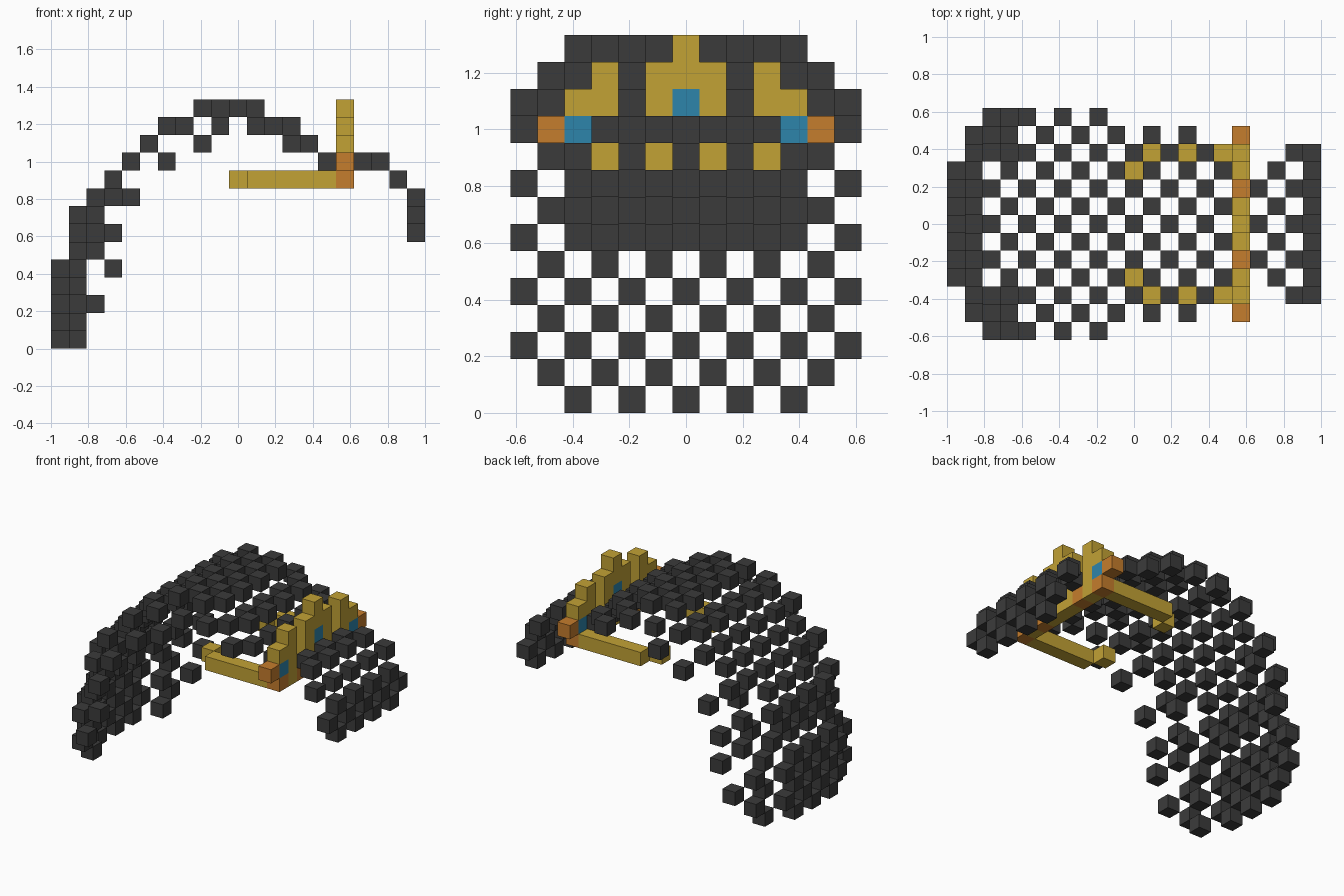
import bpy
import bmesh
from mathutils import Matrix, Vector

if "Cube" in bpy.data.objects:
    bpy.data.objects.remove(bpy.data.objects["Cube"], do_unlink=True)

U = 2 / 21  # edge of one block


def material(name, rgb):
    m = bpy.data.materials.new(name)
    m.use_nodes = True
    m.diffuse_color = (*rgb, 1)
    bsdf = next(n for n in m.node_tree.nodes if n.type == 'BSDF_PRINCIPLED')
    bsdf.inputs["Base Color"].default_value = (*rgb, 1)
    bsdf.inputs["Roughness"].default_value = 0.8
    return m


CHARCOAL = material("charcoal", (0.044, 0.044, 0.044))
GOLD = material("gold", (0.54, 0.36, 0.036))
ORANGE = material("orange", (0.56, 0.205, 0.026))
BLUE = material("blue", (0.027, 0.235, 0.41))


def build(name, boxes, mat):
    """Boxes are (first cell, last cell) in grid steps: x 0..20, y -6..6, z 0..13."""
    bm = bmesh.new()
    for first, last in boxes:
        lo, hi = Vector(first), Vector(last) + Vector((1, 1, 1))
        centre = ((lo + hi) / 2 - Vector((10.5, 0.5, 0))) * U
        size = (hi - lo) * U
        bmesh.ops.create_cube(
            bm, size=1, matrix=Matrix.Translation(centre) @ Matrix.Diagonal((*size, 1)))
    me = bpy.data.meshes.new(name)
    bm.to_mesh(me)
    bm.free()
    me.materials.append(mat)
    ob = bpy.data.objects.new(name, me)
    bpy.context.collection.objects.link(ob)
    return ob


def mirrored(*cells):
    """Single cells repeated on both sides of y = 0."""
    full = {(x, s * y, z) for x, y, z in cells for s in (1, -1)}
    return [(c, c) for c in sorted(full)]


def strands(rows):
    """Rows of (x, z, nearest |y|, farthest |y|), every second cell filled."""
    return mirrored(*[(x, y, z) for x, z, a, b in rows for y in range(a, b + 1, 2)])


# Hair: a shell of alternating blocks
nape = []
for z in range(5):
    nape += [(0, z, 1, 3), (1, z, 5, 5)] if z % 2 else [(0, z, 0, 2), (1, z, 4, 4)]
nape += [(2, 2, 6, 6), (3, 4, 6, 6)]
build("hair_nape", strands(nape), CHARCOAL)

back = [
    (1, 5, 1, 3), (2, 5, 5, 5),
    (1, 6, 0, 2), (2, 6, 4, 4), (3, 6, 6, 6),
    (1, 7, 1, 3), (2, 7, 5, 5),
    (2, 8, 0, 2), (3, 8, 4, 4), (4, 8, 6, 6),
    (3, 9, 1, 5),
    (4, 10, 0, 4), (6, 10, 6, 6),
    (5, 11, 1, 5), (8, 11, 6, 6),
]
build("hair_back", strands(back), CHARCOAL)

crown = [
    (6, 12, 0, 4), (7, 12, 1, 5), (9, 12, 5, 5),
    (8, 13, 0, 4), (9, 13, 1, 3), (10, 13, 0, 4), (11, 13, 1, 3),
    (11, 12, 5, 5), (12, 12, 0, 4), (13, 12, 1, 3),
    (13, 11, 5, 5), (14, 11, 0, 4), (15, 10, 1, 3),
]
build("hair_crown", strands(crown), CHARCOAL)

fringe = [
    (17, 10, 0, 2), (18, 10, 1, 3), (19, 9, 0, 4),
    (20, 8, 1, 3), (20, 7, 0, 4), (20, 6, 1, 3),
]
build("hair_fringe", strands(fringe), CHARCOAL)

# Tiara: stepped gold towers standing on a band
T = 16
towers = [((T, -1, 9), (T, 1, 10)), ((T, 0, 12), (T, 0, 13))]
for y in (-1, 1):
    towers.append(((T, y, 11), (T, y, 12)))
for s in (-1, 1):
    towers.append(((T, 3 * s, 9), (T, 3 * s, 12)))
    towers.append(((T, 4 * s, 11), (T, 4 * s, 11)))
build("tiara_towers", towers, GOLD)

# Arms running back along the head, with inward tips
for s, side in ((1, "left"), (-1, "right")):
    build("tiara_arm_" + ("back" if s > 0 else "front"),
          [((11, 4 * s, 9), (15, 4 * s, 9)), ((10, 3 * s, 9), (10, 3 * s, 9))], GOLD)

# Coloured blocks set into the tiara
build("orange_studs", mirrored((T, 5, 10), (T, 4, 9), (T, 2, 9)), ORANGE)
build("blue_gems", mirrored((T, 0, 11), (T, 4, 10)), BLUE)
